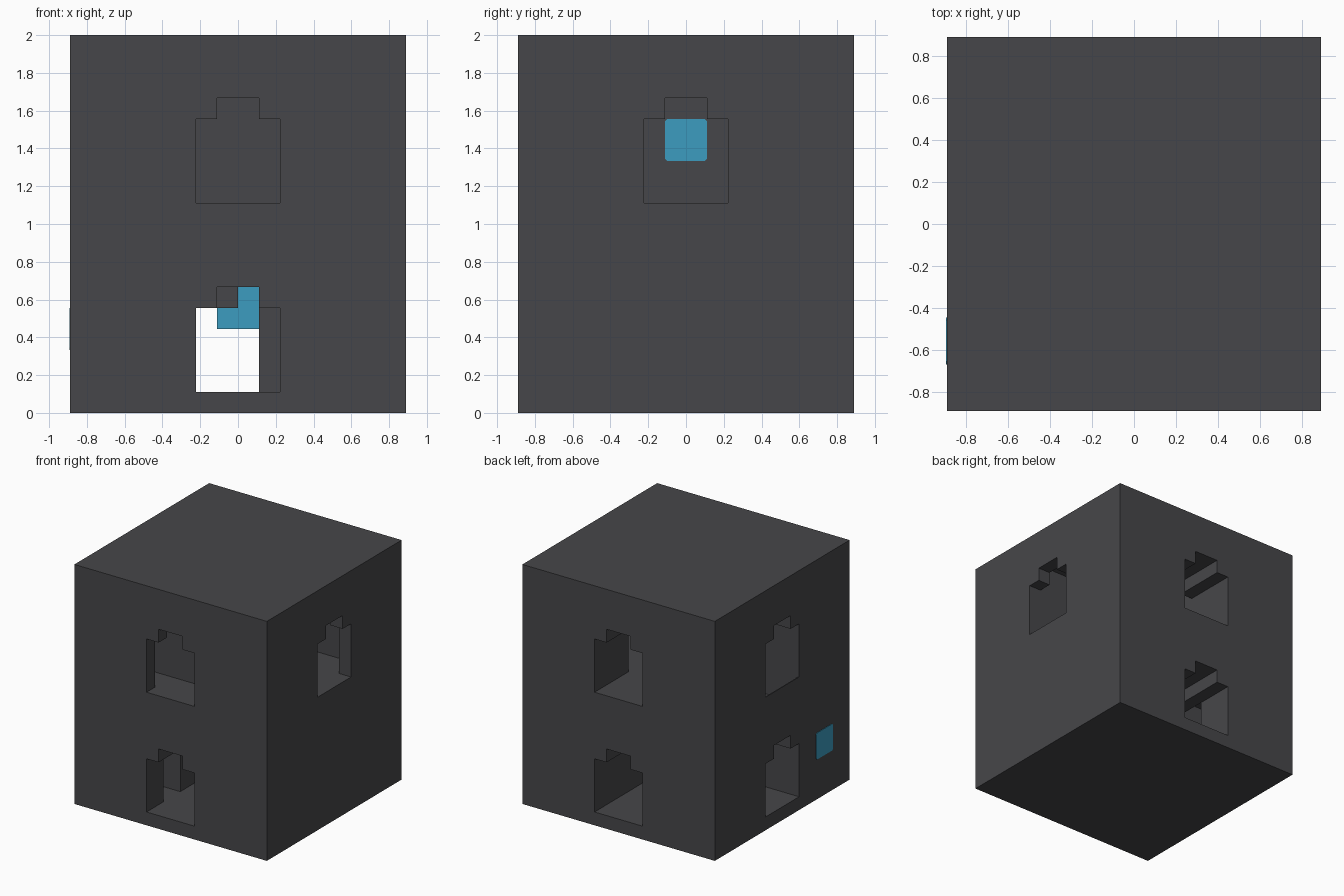
import bpy
import bmesh
from mathutils import Vector
from itertools import product

cube = bpy.data.objects.get("Cube")
if cube:
    bpy.data.objects.remove(cube)

U = 1 / 9            # building module
HALF, TALL = 8, 18   # half width and height in modules


def material(name, color):
    m = bpy.data.materials.new(name)
    m.use_nodes = True
    m.diffuse_color = color
    bsdf = next(n for n in m.node_tree.nodes if n.type == 'BSDF_PRINCIPLED')
    bsdf.inputs["Base Color"].default_value = color
    return m


charcoal = material("charcoal", (0.062, 0.062, 0.067, 1))
blue = material("blue", (0.046, 0.335, 0.53, 1))


def finish(name, bm, mat):
    mesh = bpy.data.meshes.new(name)
    bm.to_mesh(mesh)
    bm.free()
    mesh.materials.append(mat)
    obj = bpy.data.objects.new(name, mesh)
    bpy.context.collection.objects.link(obj)
    return obj


empty = set()


def room(x, y, z):
    """Hollow out a rectangular space."""
    empty.update(product(range(*x), range(*y), range(*z)))


def window(axis, span, floor):
    """Hollow out an opening with a stepped head along one axis."""
    for half, z in ((2, (floor, floor + 4)), (1, (floor + 4, floor + 5))):
        side = (-half, half)
        room(*((span, side) if axis == "x" else (side, span)), z)


# Upper storey: openings and rooms
window("y", (-8, -7), 10)
room((-5, 5), (-7, -5), (10, 16))
window("x", (7, 8), 10)
room((-1, 7), (-2, 4), (10, 16))
window("y", (4, 8), 10)
room((-2, 2), (2, 4), (10, 16))
window("x", (-8, -4), 10)
room((-8, -4), (-2, 2), (8, 10))

# Lower storey: openings, corridors and through passage
window("y", (-8, -6), 1)
room((-5, 2), (-6, -4), (1, 6))
room((-2, 1), (-4, 5), (1, 5))
room((0, 1), (-4, 5), (5, 6))
window("y", (0, 8), 1)
room((-5, -2), (3, 5), (1, 6))
window("x", (-8, -4), 1)


# Tower block: skin every boundary between solid and hollow modules
def solid(c):
    inside = all(-HALF <= v < HALF for v in c[:2]) and 0 <= c[2] < TALL
    return inside and c not in empty


bm = bmesh.new()
corners = {}


def corner(p):
    if p not in corners:
        corners[p] = bm.verts.new(Vector(p) * U)
    return corners[p]


for cell in product(range(-HALF, HALF), range(-HALF, HALF), range(TALL)):
    if not solid(cell):
        continue
    for axis, step in product(range(3), (-1, 1)):
        near = list(cell)
        near[axis] += step
        if solid(tuple(near)):
            continue
        a, b = (axis + 1) % 3, (axis + 2) % 3
        ring = []
        for da, db in ((0, 0), (1, 0), (1, 1), (0, 1)):
            p = list(cell)
            p[a] += da
            p[b] += db
            p[axis] += step > 0
            ring.append(corner(tuple(p)))
        bm.faces.new(ring if step > 0 else ring[::-1])
bmesh.ops.dissolve_limit(bm, angle_limit=0.01, verts=bm.verts, edges=bm.edges)
bmesh.ops.triangulate(bm, faces=[f for f in bm.faces if len(f.verts) > 4])
finish("tower_block", bm, charcoal)


# Thin plates
def plate(name, center, size, mat, chamfer=0):
    bm = bmesh.new()
    bmesh.ops.create_cube(bm, size=1)
    for v in bm.verts:
        v.co = Vector(center) + v.co * Vector(size)
    if chamfer:
        thin = size.index(min(size))
        short = [e for e in bm.edges
                 if abs((e.verts[0].co - e.verts[1].co)[thin]) > 0.001]
        bmesh.ops.bevel(bm, geom=short, offset=chamfer, segments=1,
                        affect='EDGES')
    return finish(name, bm, mat)


T = 0.008
W = HALF * U
plate("shaft_cover", (-W + T / 2, 0, 9 * U), (T, 4 * U, 2 * U), charcoal)
plate("outer_panel", (-W, -5 * U, 4 * U), (T, 2 * U, 2 * U), blue, 0.012)
plate("inner_panel", (-U, 0, 13 * U), (T, 2 * U, 2 * U), blue, 0.012)
plate("passage_panel", (0, -T, 5 * U), (2 * U, T, 2 * U), blue)
